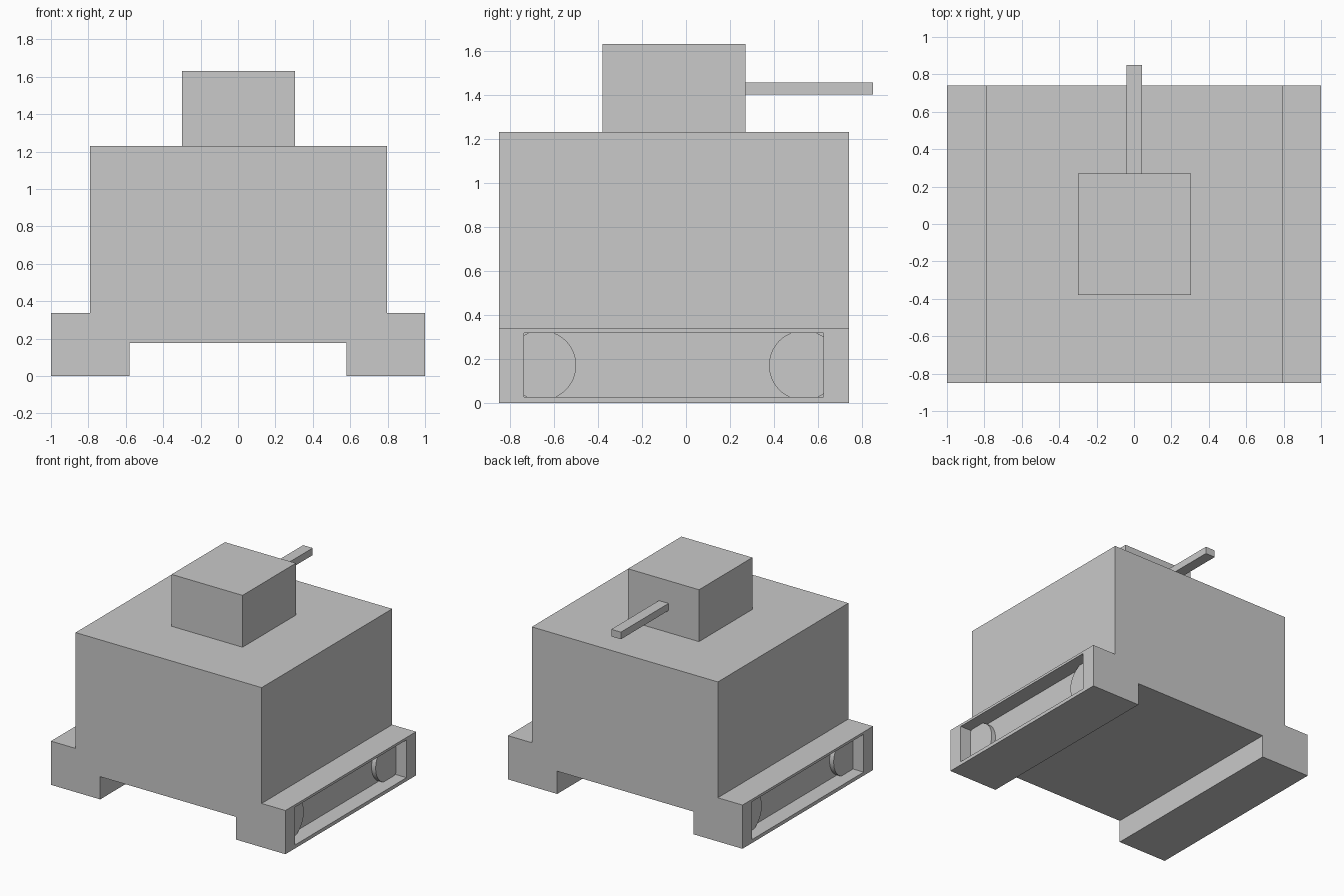
import bpy, bmesh, math
from mathutils import Vector, Matrix

if "Cube" in bpy.data.objects:
    bpy.data.objects.remove(bpy.data.objects["Cube"])

grey = bpy.data.materials.new("plain grey")
grey.diffuse_color = (0.588, 0.588, 0.588, 1)
grey.use_nodes = True
grey.node_tree.nodes["Principled BSDF"].inputs["Base Color"].default_value = grey.diffuse_color


def finish(bm, name):
    """Turn a bmesh into a named grey object."""
    bmesh.ops.recalc_face_normals(bm, faces=bm.faces)
    mesh = bpy.data.meshes.new(name)
    bm.to_mesh(mesh)
    bm.free()
    mesh.materials.append(grey)
    obj = bpy.data.objects.new(name, mesh)
    bpy.context.collection.objects.link(obj)
    return obj


def box(name, lo, hi):
    lo, hi = Vector(lo), Vector(hi)
    bm = bmesh.new()
    bmesh.ops.create_cube(bm, size=1)
    for v in bm.verts:
        v.co = (lo + hi) / 2 + v.co * (hi - lo)
    return finish(bm, name)


# Hull and tracks: one front profile extruded from front to back
FRONT, BACK = -0.85, 0.74
profile = [(-1, 0), (-0.58, 0), (-0.58, 0.175), (0.58, 0.175), (0.58, 0), (1, 0),
           (1, 0.337), (0.797, 0.337), (0.797, 1.23),
           (-0.79, 1.23), (-0.79, 0.337), (-1, 0.337)]
bm = bmesh.new()
face = bm.faces.new([bm.verts.new((x, FRONT, z)) for x, z in profile])
ext = bmesh.ops.extrude_face_region(bm, geom=[face])
moved = [g for g in ext["geom"] if isinstance(g, bmesh.types.BMVert)]
bmesh.ops.translate(bm, verts=moved, vec=(0, BACK - FRONT, 0))
bmesh.ops.recalc_face_normals(bm, faces=bm.faces)

# Recessed pocket in the outer face of each track
for side in (-1, 1):
    outer = next(f for f in bm.faces if all(abs(v.co.x - side) < 1e-4 for v in f.verts))
    bmesh.ops.inset_individual(bm, faces=[outer], thickness=0.02)
    for v in outer.verts:
        v.co.y = -0.736 if v.co.y < 0 else 0.624
        v.co.z = 0.027 if v.co.z < 0.17 else 0.318
    pocket = bmesh.ops.extrude_discrete_faces(bm, faces=[outer])["faces"][0]
    bmesh.ops.translate(bm, verts=pocket.verts, vec=(-side * 0.125, 0, 0))
finish(bm, "hull_with_tracks")

# Turret and gun barrel
box("turret", (-0.30, -0.38, 1.23), (0.305, 0.27, 1.63))
box("gun_barrel", (-0.04, 0.27, 1.40), (0.042, 0.85, 1.455))

# Wheels at both ends of each pocket, standing slightly off the pocket floor
for side, side_name in ((-1, "left"), (1, "right")):
    for y, end_name in ((-0.657, "front"), (0.535, "rear")):
        bm = bmesh.new()
        place = Matrix.Translation((side * 0.86, y, 0.17)) @ Matrix.Rotation(math.pi / 2, 4, "Y")
        bmesh.ops.create_cone(bm, cap_ends=True, segments=48, radius1=0.158,
                              radius2=0.158, depth=0.10, matrix=place)
        wheel = finish(bm, f"{side_name}_{end_name}_wheel")
        bpy.ops.object.select_all(action="DESELECT")
        wheel.select_set(True)
        bpy.context.view_layer.objects.active = wheel
        bpy.ops.object.shade_smooth_by_angle(angle=math.radians(30))
